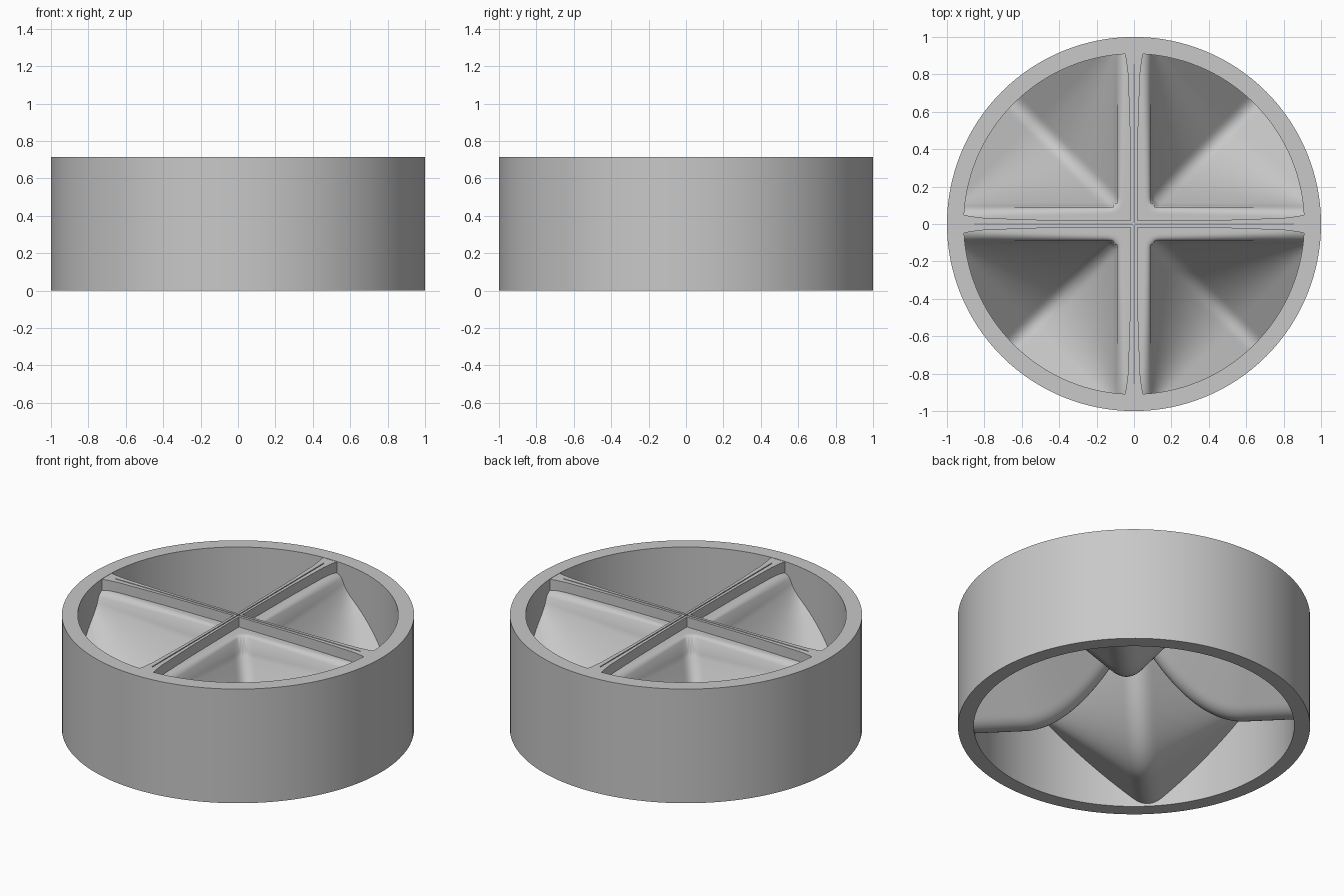
import bpy, bmesh, math

if "Cube" in bpy.data.objects:
    bpy.data.objects.remove(bpy.data.objects["Cube"], do_unlink=True)

HEIGHT, INNER, SLIT = 0.715, 0.91, 0.003

grey = bpy.data.materials.new("rubber_grey")
grey.use_nodes = True
grey.diffuse_color = (0.58, 0.58, 0.58, 1)
grey.node_tree.nodes["Principled BSDF"].inputs["Base Color"].default_value = (0.58, 0.58, 0.58, 1)


def finish(name, bm, mirrored=False, angle=35):
    mesh = bpy.data.meshes.new(name)
    bm.to_mesh(mesh)
    bm.free()
    mesh.materials.append(grey)
    obj = bpy.data.objects.new(name, mesh)
    bpy.context.collection.objects.link(obj)
    bpy.ops.object.select_all(action='DESELECT')
    obj.select_set(True)
    bpy.context.view_layer.objects.active = obj
    bpy.ops.object.shade_smooth_by_angle(angle=math.radians(angle))
    if mirrored:
        mod = obj.modifiers.new("four_quarters", 'MIRROR')
        mod.use_axis = (True, True, False)
        mod.use_mirror_merge = False


def soft_min(a, b, k):
    h = max(k - abs(a - b), 0) / k
    return min(a, b) - h * h * k / 4


def height(x, y, apex_v, apex_z, low, start, span, fold, cap):
    """Cone from the arm's end to the curved fold along the diagonal."""
    v = soft_min(x, y, fold)
    u = x + y - v
    apex_u = 0.98
    mirror = v < apex_v
    if mirror:
        v = 2 * apex_v - v
        u = max(u, v)
    k = (apex_u - apex_v) / (v - apex_v + apex_u - u)
    r = (apex_v + k * (v - apex_v)) * math.sqrt(2)
    m = min(max((r - start) / span, 0), 1)
    drop = (low - apex_z) * (1 - (1 - m) ** 2) / k
    z = apex_z - drop if mirror else apex_z + drop
    return soft_min(z, cap, 0.06)


def top_height(x, y):
    return height(x, y, 0.09, 0.61, 0.08, 0.1, 0.66, 0.07, 0.65)


def under_height(x, y):
    return max(height(x, y, 0.02, 0.56, -0.02, 0.0, 0.62, 0.12, 0.57), 0.002)


# Outer ring, spun from a rectangular section
bm = bmesh.new()
section = [bm.verts.new((r, 0, z)) for r, z in
           ((INNER, 0), (1, 0), (1, HEIGHT), (INNER, HEIGHT))]
edges = [bm.edges.new((section[i], section[(i + 1) % 4])) for i in range(4)]
bmesh.ops.spin(bm, geom=section + edges, cent=(0, 0, 0), axis=(0, 0, 1),
               angle=math.tau, steps=128, use_merge=True)
bmesh.ops.remove_doubles(bm, verts=bm.verts, dist=0.0001)
bmesh.ops.recalc_face_normals(bm, faces=bm.faces)
finish("outer_ring", bm)


# Folded membrane: one quarter of each skin, its ragged edge buried in the ring
def skin(name, surface, upward):
    bm = bmesh.new()
    lines = [SLIT + 0.012 * i for i in range(81)]
    grid = [[bm.verts.new((x, y, surface(x, y))) for y in lines] for x in lines]
    for i in range(80):
        for j in range(80):
            if math.hypot(lines[i], lines[j]) < INNER + 0.03:
                quad = [grid[i][j], grid[i + 1][j], grid[i + 1][j + 1], grid[i][j + 1]]
                bm.faces.new(quad if upward else quad[::-1])
    loose = [v for v in bm.verts if not v.link_faces]
    bmesh.ops.delete(bm, geom=loose, context='VERTS')
    finish(name, bm, mirrored=True, angle=60)


skin("membrane_top", top_height, True)
skin("membrane_underside", under_height, False)

# Upright lips along the cross-shaped slit, flaring where they meet the ring
bm = bmesh.new()
arm = [(0.95, 0), (0.85, 0), (0.85, SLIT), (SLIT, SLIT)]
edge = [(0.018, 0.018), (0.5, 0.022), (0.8, 0.032), (0.88, 0.042), (0.95, 0.06)]
outline = arm + [(y, x) for x, y in arm[-2::-1]]
outline += [(y, x) for x, y in edge[:0:-1]] + edge
face = bm.faces.new([bm.verts.new((x, y, 0.575)) for x, y in outline])
solid = bmesh.ops.extrude_face_region(bm, geom=[face])
for v in solid["geom"]:
    if isinstance(v, bmesh.types.BMVert):
        v.co.z = HEIGHT - 0.002
bmesh.ops.recalc_face_normals(bm, faces=bm.faces)
finish("slit_lips", bm, mirrored=True)
